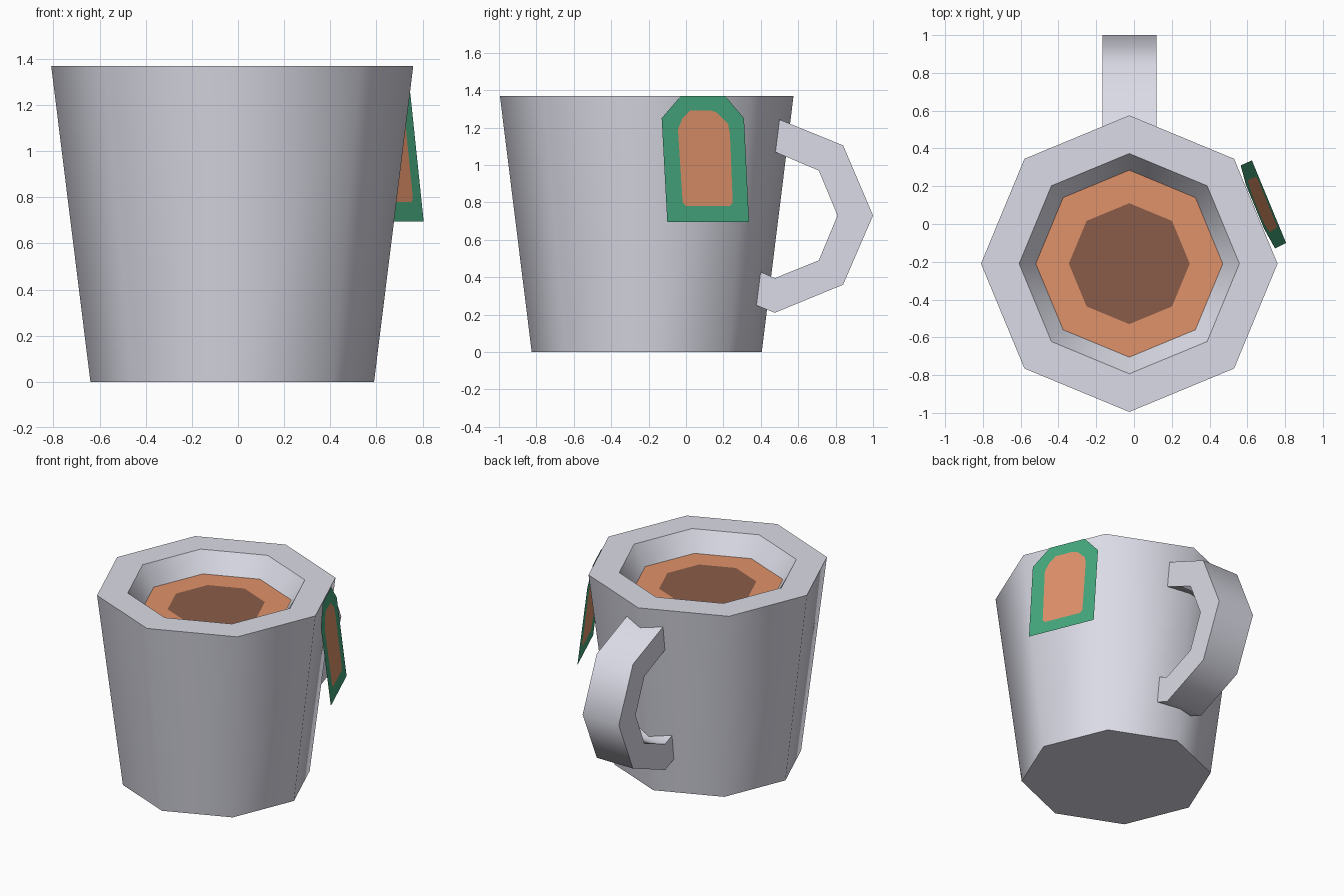
import bpy, bmesh
from math import radians, cos, sin
from mathutils import Vector

cube = bpy.data.objects.get("Cube")
if cube:
    bpy.data.objects.remove(cube, do_unlink=True)

CX, CY = -0.025, -0.21      # mug axis
SIDES = 8


def material(name, rgb):
    m = bpy.data.materials.new(name)
    m.use_nodes = True
    color = (*rgb, 1)
    m.diffuse_color = color
    m.node_tree.nodes["Principled BSDF"].inputs["Base Color"].default_value = color
    return m


ceramic = material("pale grey ceramic", (0.73, 0.73, 0.82))
orange = material("light tea orange", (0.745, 0.287, 0.144))
brown = material("dark tea brown", (0.254, 0.107, 0.065))
green = material("tag green", (0.061, 0.392, 0.209))


def finish(name, bm, mats, smooth=True):
    mesh = bpy.data.meshes.new(name)
    bm.to_mesh(mesh)
    bm.free()
    for m in mats:
        mesh.materials.append(m)
    obj = bpy.data.objects.new(name, mesh)
    bpy.context.collection.objects.link(obj)
    if smooth:
        bpy.ops.object.select_all(action="DESELECT")
        obj.select_set(True)
        bpy.context.view_layer.objects.active = obj
        bpy.ops.object.shade_smooth_by_angle(angle=radians(50))
    return obj


def ring(bm, radius, z):
    step = radians(360 / SIDES)
    return [bm.verts.new((CX + radius * cos(i * step), CY + radius * sin(i * step), z))
            for i in range(SIDES)]


def bridge(bm, a, b):
    return [bm.faces.new((a[i - 1], a[i], b[i], b[i - 1])) for i in range(SIDES)]


# Mug body: base, outer wall, wide rim, sloping inner wall
bm = bmesh.new()
rings = [ring(bm, r, z) for r, z in ((0.615, 0), (0.785, 1.37), (0.583, 1.37), (0.495, 1.233))]
bm.faces.new(rings[0][::-1])
for low, high in zip(rings, rings[1:]):
    bridge(bm, low, high)
finish("mug_body", bm, [ceramic])

# Tea surface: light outer band around a dark middle
bm = bmesh.new()
outer, inner = ring(bm, 0.495, 1.233), ring(bm, 0.32, 1.233)
bridge(bm, outer, inner)
bm.faces.new(inner).material_index = 1
finish("tea_surface", bm, [orange, brown], smooth=False)

# Handle: faceted loop, outer and inner (y, z) points swept across x
outer = [(0.495, 1.245), (0.84, 1.105), (1.0, 0.73), (0.84, 0.36), (0.475, 0.21), (0.375, 0.25)]
inner = [(0.475, 1.07), (0.71, 0.97), (0.81, 0.73), (0.71, 0.49), (0.475, 0.395), (0.395, 0.43)]
bm = bmesh.new()
slices = [[[bm.verts.new((CX + dx, y, z)) for y, z in path] for path in (outer, inner)]
          for dx in (-0.143, 0.143)]
(lo, li), (ro, ri) = slices
for i in range(len(outer) - 1):
    for a, b in ((lo, ro), (ro, ri), (ri, li), (li, lo)):
        bm.faces.new((a[i], b[i], b[i + 1], a[i + 1]))
for i in (0, -1):
    bm.faces.new((lo[i], li[i], ri[i], ro[i]))
bmesh.ops.recalc_face_normals(bm, faces=bm.faces)
finish("mug_handle", bm, [ceramic])


# Hanging tag: a thin sheet leaning away from the wall at its lower edge
def on_tag(y, z):
    depth = 0.809 - 0.117 * (z - 0.695)
    x = (depth - sin(radians(22.5)) * (y - CY)) / cos(radians(22.5)) + CX
    return Vector((x, y, z))


def loop(bm, points):
    verts = [bm.verts.new(on_tag(y, z)) for y, z in points]
    edges = [bm.edges.new((verts[i - 1], verts[i])) for i in range(len(verts))]
    return verts, edges


border = [(-0.1, 0.695), (0.337, 0.695), (0.31, 1.25), (0.209, 1.37), (-0.027, 1.37), (-0.13, 1.25)]
panel = [(0, 0.78), (0.235, 0.78), (0.25, 0.8), (0.235, 1.167), (0.225, 1.22), (0.166, 1.28),
         (0.135, 1.29), (0.02, 1.29), (-0.02, 1.247), (-0.043, 1.19), (-0.018, 0.8)]
bm = bmesh.new()
_, border_edges = loop(bm, border)
panel_verts, panel_edges = loop(bm, panel)
bmesh.ops.triangle_fill(bm, edges=border_edges + panel_edges, use_beauty=True)
bm.faces.new(panel_verts).material_index = 1
for f in bm.faces:
    f.normal_update()
    if f.normal.x < 0:
        f.normal_flip()
finish("tea_tag", bm, [green, orange], smooth=False)
